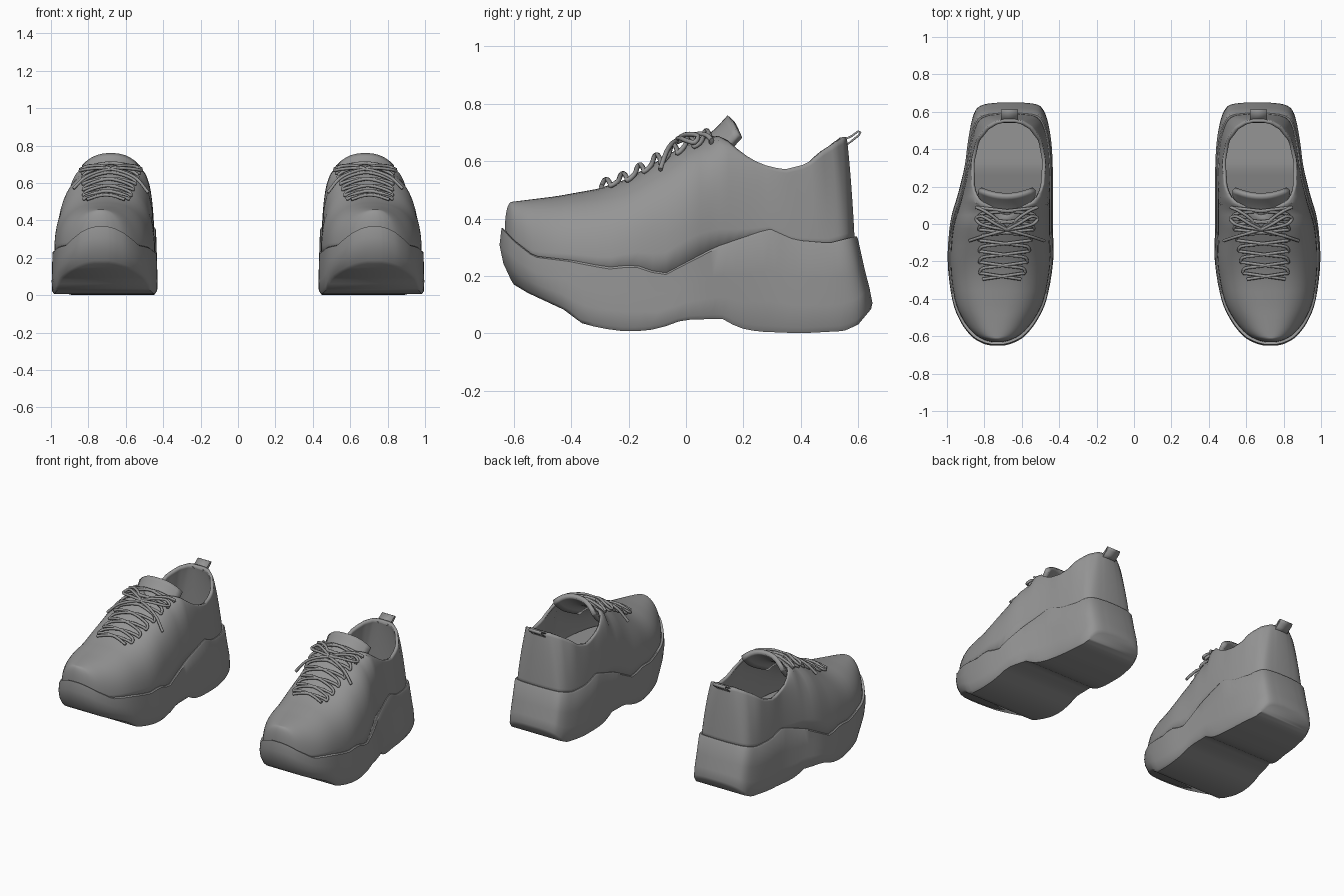
import bpy, bmesh, math
from mathutils import Vector

if bpy.data.objects.get("Cube"):
    bpy.data.objects.remove(bpy.data.objects["Cube"])

grey = bpy.data.materials.new("plain grey")
grey.use_nodes = True
grey.diffuse_color = (0.3, 0.3, 0.3, 1)
grey.node_tree.nodes["Principled BSDF"].inputs["Base Color"].default_value = (0.3, 0.3, 0.3, 1)


def lerp(a, b, t):
    return a + (b - a) * t


def table(points, y):
    """Piecewise linear lookup."""
    if y <= points[0][0]:
        return points[0][1]
    for (a, va), (b, vb) in zip(points, points[1:]):
        if y <= b:
            return lerp(va, vb, (y - a) / (b - a))
    return points[-1][1]


def spline(points, steps):
    """Catmull-Rom through the given points."""
    p = [Vector(q) for q in points]
    p = [2 * p[0] - p[1]] + p + [2 * p[-1] - p[-2]]
    out = []
    for a, b, c, d in zip(p, p[1:], p[2:], p[3:]):
        for k in range(steps):
            t = k / steps
            out.append(0.5 * (2 * b + (c - a) * t + (2 * a - 5 * b + 4 * c - d) * t * t
                              + (3 * b - a - 3 * c + d) * t ** 3))
    return out + [p[-2]]


def finish(obj, angle=40):
    """Colour, shade and mirror one part to make the pair."""
    obj.data.materials.append(grey)
    if obj.type == 'MESH':
        bpy.ops.object.select_all(action='DESELECT')
        obj.select_set(True)
        bpy.context.view_layer.objects.active = obj
        bpy.ops.object.shade_smooth_by_angle(angle=math.radians(angle))
    mirror = obj.modifiers.new("pair", 'MIRROR')
    mirror.use_mirror_merge = False


def loft(name, rings, closed=True, caps=(), thickness=0):
    """Skin a list of rings; caps are filled by strips between both sides."""
    bm = bmesh.new()
    grid = [[bm.verts.new(p) for p in ring] for ring in rings]
    n = len(grid[0])
    for low, high in zip(grid, grid[1:]):
        for i in range(n if closed else n - 1):
            j = (i + 1) % n
            bm.faces.new((low[i], low[j], high[j], high[i]))
    for c in caps:
        for i in range(n // 2 - 1):
            bm.faces.new((grid[c][i], grid[c][i + 1], grid[c][n - 2 - i], grid[c][n - 1 - i]))
    bmesh.ops.remove_doubles(bm, verts=bm.verts, dist=0.0005)
    bmesh.ops.recalc_face_normals(bm, faces=bm.faces)
    mesh = bpy.data.meshes.new(name)
    bm.to_mesh(mesh)
    bm.free()
    obj = bpy.data.objects.new(name, mesh)
    bpy.context.collection.objects.link(obj)
    if thickness:
        solid = obj.modifiers.new("thickness", 'SOLIDIFY')
        solid.thickness = thickness
        solid.offset = -1
    finish(obj)
    return obj


# Plan outline of one shoe: y, inner x, outer x
OUTLINE = spline([(-.648, .69, .77), (-.635, .645, .815), (-.60, .585, .87), (-.52, .52, .93),
                  (-.40, .465, .975), (-.2, .43, .998), (0, .432, .985), (.15, .432, .945),
                  (.3, .432, .91), (.45, .44, .89), (.56, .46, .87), (.62, .485, .845),
                  (.645, .52, .80), (.655, .60, .72)], 4)
TREAD = [(-.65, .20), (-.6, .17), (-.55, .14), (-.41, .075), (-.38, .04), (-.3, .018), (-.2, .005),
         (-.1, .014), (-.03, .04), (0, .048), (.13, .05), (.18, .02), (.25, .006), (.4, 0),
         (.55, .008), (.6, .03), (.65, .09)]
FOXING = [(-.65, .38), (-.6, .325), (-.53, .27), (-.4, .255), (-.27, .23), (-.18, .24), (-.08, .205),
          (.1, .3), (.29, .365), (.38, .325), (.5, .315), (.6, .34)]
RIDGE = [(-.61, .458), (-.45, .478), (-.3, .505), (-.2, .54), (-.1, .60), (0, .66), (.1, .69),
         (.13, .685), (.2, .625), (.26, .59), (.34, .57), (.42, .59), (.48, .64), (.55, .685)]
CENTRE = [(-.6, .735), (0, .68), (.6, .665)]
OPENING = [(.07, 0), (.085, .07), (.12, .145), (.2, .19), (.33, .20), (.45, .175), (.52, .12),
           (.55, .07), (.56, .03)]


def plan(toe, heel, inset):
    """Closed outline ring fitted between a toe and a heel position."""
    pts = []
    for y, a, b in OUTLINE:
        yy = lerp(toe, heel, (y + .648) / 1.303)
        d = min(inset, (b - a) / 4)
        pts.append((yy, a + d, b - d))
    return [(b, y) for y, a, b in pts] + [(a, y) for y, a, b in reversed(pts)]


# Platform sole
rings = []
for t, toe, heel, inset in [(0, -.60, .645, .014), (.06, -.61, .65, .004), (.3, -.637, .64, .002),
                            (.6, -.65, .622, .004), (.97, -.643, .599, .006), (1, -.638, .594, .012)]:
    rings.append([(x, y, lerp(table(TREAD, y), table(FOXING, y), t)) for x, y in plan(toe, heel, inset)])
loft("platform_sole", rings, caps=(0, -1))


def arch(y):
    """Roundness of the section at y."""
    return table([(-.6, .85), (-.3, .8), (0, .68), (.2, .7)], y)


# Upper: walls rise to the centre ridge in front and to the collar behind
base = plan(-.632, .588, .016)
LEVELS = 14
rings = []
for k in range(LEVELS + 1):
    v = k / LEVELS
    ring = []
    for i, (x, y) in enumerate(base):
        side = 1 if i < len(base) // 2 else -1
        top_y = max(y, -.605) if y < .07 else .07 + (y - .07) * .49 / .518
        top_x = table(CENTRE, top_y) + side * table(OPENING, top_y)
        z0, z1 = table(FOXING, y) - .02, table(RIDGE, top_y)
        p, straight = arch(y), table([(.05, 0), (.3, .7), (.6, .8)], y)
        h = lerp(1 - max(0, math.cos(v * math.pi / 2)) ** p, v, straight)
        r = lerp(math.sin(v * math.pi / 2) ** p, v, straight)
        ring.append((lerp(x, top_x, h), lerp(y, top_y, h), lerp(z0, z1, r)))
    rings.append(ring)
loft("upper", rings, thickness=.018)

# Insole
insole = [(x, y, table([(-.6, .28), (0, .3), (.3, .385), (.6, .385)], y)) for x, y in plan(-.55, .56, .04)]
loft("insole", [insole, [(x, y, z - .02) for x, y, z in insole]], caps=(0, 1))

# Padded tongue
rows = []
for y, z, half in spline([(-.05, .625, .11), (.05, .675, .135), (.10, .712, .15), (.145, .76, .155)], 3):
    row = []
    for i in range(13):
        s = i / 6 - 1
        row.append((.68 + half * s, y + .035 * s * s, z - .065 * abs(s) ** 2.5))
    rows.append(row)
tongue = loft("tongue", rows, closed=False)
pad = tongue.modifiers.new("padding", 'SOLIDIFY')
pad.thickness, pad.offset = .028, -1

# Heel pull tab
loop = [(.54, .672), (.575, .69), (.60, .708), (.612, .702), (.605, .688), (.58, .668), (.553, .648)]
loft("heel_tab", [[(x, y, z) for y, z in loop] for x in (.62, .71)], thickness=.007)

# Raised collar rim and laces as round cords


def cord(name, paths, radius, cyclic=False):
    curve = bpy.data.curves.new(name, 'CURVE')
    curve.dimensions = '3D'
    curve.bevel_depth, curve.bevel_resolution = radius, 2
    curve.use_fill_caps = True
    for path in paths:
        s = curve.splines.new('POLY')
        s.points.add(len(path) - 1)
        for pt, co in zip(s.points, path):
            pt.co = (*co, 1)
        s.use_cyclic_u = cyclic
        s.use_smooth = True
    obj = bpy.data.objects.new(name, curve)
    bpy.context.collection.objects.link(obj)
    finish(obj)


def on_upper(x, y, lift):
    """Point above the front of the upper."""
    c, p = table(CENTRE, y), arch(y)
    u = min(abs(x - c) / .265, .98)
    rise = (1 - u ** (2 / p)) ** (p / 2)
    z0 = table(FOXING, y)
    return (x, y, lerp(z0, table(RIDGE, y), rise) + lift)


# Two crossing zigzags
ROWS = 7
paths = []
for flip in (1, -1):
    knots = []
    for i in range(ROWS):
        y = lerp(-.28, .07, i / (ROWS - 1))
        half = lerp(.12, .16, i / (ROWS - 1))
        side = flip * (-1) ** i
        for s in (-.85, -.3, .3, .85, 1):
            yy = y + .018 * s
            knots.append(on_upper(table(CENTRE, yy) + side * half * s, yy, .012 + .012 * (1 - s * s)))
    paths.append(spline(knots, 3))
cord("laces", paths, .0085)

# Bow with two loops and two loose ends
bow = []
for s in (1, -1):
    flat = [(0, -.03), (.06, .0), (.13, .04), (.165, .03), (.14, .0), (.07, -.02), (0, -.03)]
    bow.append(spline([on_upper(.68 + s * x, y, .035) for x, y in flat], 4))
    end = [(0, -.03), (.07, -.05), (.14, -.07), (.20, -.09)]
    bow.append(spline([on_upper(.68 + s * x, y, .032) for x, y in end], 4))
    tie = [(0, -.03), (.06, .03), (.12, .07), (.165, .09)]
    bow.append(spline([on_upper(.68 + s * x, y, .025) for x, y in tie], 4))
cord("bow", bow, .0085)
